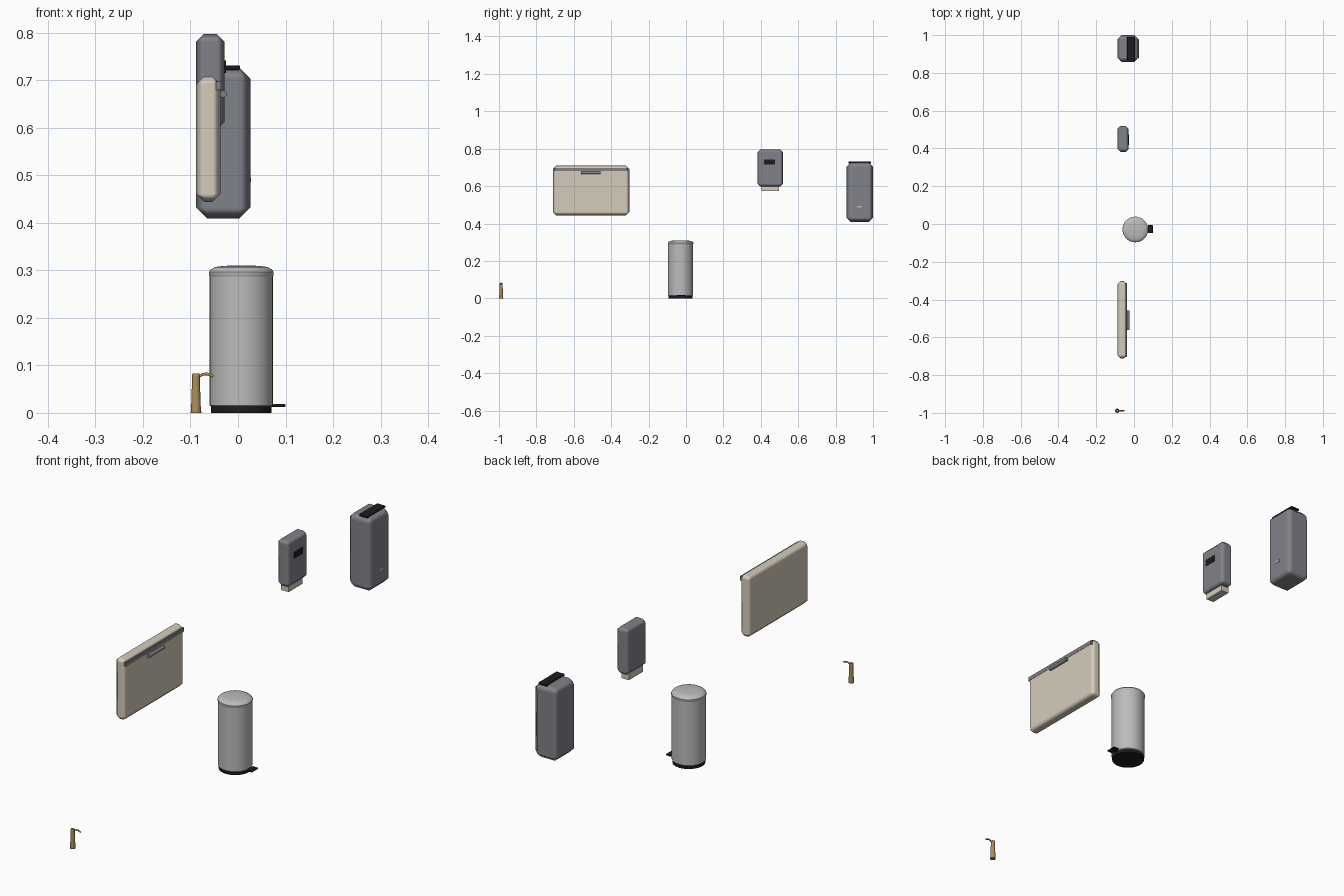
import bpy, bmesh, math
from mathutils import Vector

if "Cube" in bpy.data.objects:
    bpy.data.objects.remove(bpy.data.objects["Cube"])


def mat(name, r, g, b):
    m = bpy.data.materials.new(name)
    m.diffuse_color = (r, g, b, 1)
    m.use_nodes = True
    m.node_tree.nodes["Principled BSDF"].inputs["Base Color"].default_value = m.diffuse_color
    return m


STEEL = mat("steel", 0.50, 0.50, 0.50)
GREY = mat("dark_grey", 0.22, 0.225, 0.25)
CREAM = mat("cream", 0.66, 0.60, 0.50)
TRIM = mat("trim_grey", 0.22, 0.22, 0.24)
BLACK = mat("black", 0.012, 0.012, 0.013)
BRASS = mat("brass", 0.42, 0.27, 0.10)


def finish(name, bm, material):
    bmesh.ops.recalc_face_normals(bm, faces=bm.faces)
    me = bpy.data.meshes.new(name)
    bm.to_mesh(me)
    bm.free()
    me.materials.append(material)
    ob = bpy.data.objects.new(name, me)
    bpy.context.collection.objects.link(ob)
    return ob


def box(name, lo, hi, material, bevel=0.0):
    lo, hi = Vector(lo), Vector(hi)
    bm = bmesh.new()
    bmesh.ops.create_cube(bm, size=1)
    for v in bm.verts:
        v.co = (lo + hi) / 2 + v.co * (hi - lo)
    ob = finish(name, bm, material)
    if bevel:
        for p in ob.data.polygons:
            p.use_smooth = True
        b = ob.modifiers.new("bevel", 'BEVEL')
        b.width, b.segments, b.limit_method = bevel, 1, 'NONE'
        b.harden_normals = True
    return ob


def smooth(ob, angle=35):
    bpy.ops.object.select_all(action='DESELECT')
    ob.select_set(True)
    bpy.context.view_layer.objects.active = ob
    bpy.ops.object.shade_smooth_by_angle(angle=math.radians(angle))


def lathe(name, centre, profile, material, n=40):
    """Closed solid of revolution about z from (radius, height) pairs."""
    bm = bmesh.new()
    rings = [[bm.verts.new((centre[0] + r * math.cos(2 * math.pi * i / n),
                            centre[1] + r * math.sin(2 * math.pi * i / n), z))
              for i in range(n)] for r, z in profile]
    for a, b in zip(rings, rings[1:]):
        for i in range(n):
            j = (i + 1) % n
            bm.faces.new((a[i], a[j], b[j], b[i]))
    bm.faces.new(rings[0])
    bm.faces.new(rings[-1])
    ob = finish(name, bm, material)
    smooth(ob)
    return ob


# Pedal bin
C = (0.007, -0.029)
lathe("pedal_bin_base", C, [(0.064, 0), (0.064, 0.013)], BLACK)
lathe("pedal_bin_body", C, [(0.062, 0.012), (0.0665, 0.016), (0.0665, 0.288)], STEEL)
lathe("pedal_bin_lid", C, [(0.0665, 0.287), (0.068, 0.290), (0.068, 0.297), (0.064, 0.302),
                           (0.055, 0.307), (0.035, 0.3095), (0.004, 0.3105)], STEEL)
box("pedal_arm", (0.05, -0.037, 0.012), (0.08, -0.017, 0.018), BLACK)
box("pedal_plate", (0.074, -0.048, 0.012), (0.1, -0.006, 0.019), BLACK, 0.002)

# Fold-down changing table
box("changing_table_shell", (-0.088, -0.711, 0.444), (-0.037, -0.303, 0.709), CREAM, 0.017)
box("changing_table_trim", (-0.046, -0.704, 0.680), (-0.036, -0.312, 0.697), TRIM)
bm = bmesh.new()
bmesh.ops.create_cone(bm, cap_ends=True, segments=16, radius1=0.0075, radius2=0.0075, depth=0.104)
for v in bm.verts:
    x, y, z = v.co
    v.co = (-0.031 + x, -0.509 + z, 0.671 + y)
smooth(finish("changing_table_handle", bm, TRIM))

# Towel dispenser
box("towel_dispenser_body", (-0.088, 0.382, 0.597), (-0.028, 0.519, 0.797), GREY, 0.016)
box("towel_dispenser_window", (-0.034, 0.417, 0.715), (-0.0255, 0.475, 0.742), BLACK)
box("paper_towel", (-0.078, 0.403, 0.573), (-0.043, 0.497, 0.602), CREAM)

# Wall-mounted waste bin
box("wall_bin_body", (-0.088, 0.858, 0.409), (0.026, 1.0, 0.726), GREY, 0.023)
box("wall_bin_flap", (-0.036, 0.868, 0.722), (0.004, 0.990, 0.731), BLACK, 0.0015)
box("wall_bin_plate", (0.02, 0.914, 0.486), (0.0272, 0.941, 0.495), STEEL)

# Brass tap
T = (-0.0885, -0.9885)
lathe("tap_base", T, [(0.0115, 0), (0.0115, 0.003)], BRASS, 24)
lathe("tap_body", T, [(0.0105, 0.002), (0.008, 0.075), (0.008, 0.081), (0.007, 0.0825)], BRASS, 24)
cu = bpy.data.curves.new("tap_spout", 'CURVE')
cu.dimensions = '3D'
cu.bevel_depth, cu.bevel_resolution, cu.use_fill_caps = 0.003, 3, True
sp = cu.splines.new('POLY')
path = [(-0.087, 0.074), (-0.080, 0.078), (-0.073, 0.0815), (-0.065, 0.082),
        (-0.058, 0.080), (-0.052, 0.0765)]
sp.points.add(len(path) - 1)
for p, (x, z) in zip(sp.points, path):
    p.co = (x, T[1], z, 1)
cu.materials.append(BRASS)
bpy.context.collection.objects.link(bpy.data.objects.new("tap_spout", cu))
